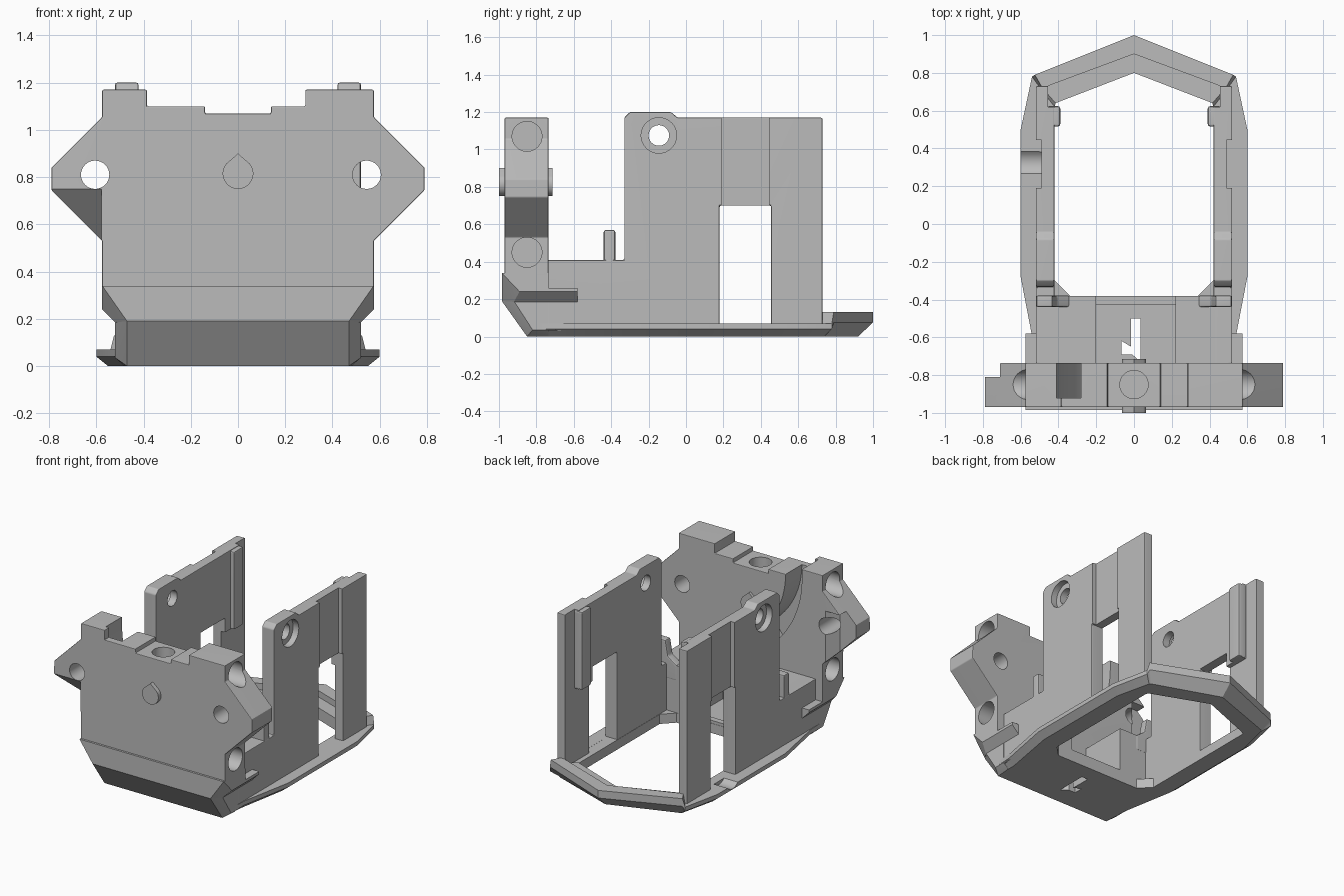
import bpy, bmesh, math

if "Cube" in bpy.data.objects:
    bpy.data.objects.remove(bpy.data.objects["Cube"])

grey = bpy.data.materials.new("light_grey")
grey.diffuse_color = (0.5, 0.5, 0.5, 1)
grey.use_nodes = True
grey.node_tree.nodes["Principled BSDF"].inputs["Base Color"].default_value = grey.diffuse_color


def finish(bm, name):
    bmesh.ops.recalc_face_normals(bm, faces=bm.faces)
    me = bpy.data.meshes.new(name)
    bm.to_mesh(me)
    bm.free()
    ob = bpy.data.objects.new(name, me)
    bpy.context.collection.objects.link(ob)
    me.materials.append(grey)
    return ob


def prism(name, pts, axis, a, b):
    """Extrude a 2D outline along an axis from a to b."""
    place = {'x': lambda u, v, t: (t, u, v),
             'y': lambda u, v, t: (u, t, v),
             'z': lambda u, v, t: (u, v, t)}[axis]
    bm = bmesh.new()
    lo = [bm.verts.new(place(u, v, a)) for u, v in pts]
    hi = [bm.verts.new(place(u, v, b)) for u, v in pts]
    bm.faces.new(lo)
    bm.faces.new(hi)
    n = len(pts)
    for i in range(n):
        j = (i + 1) % n
        bm.faces.new((lo[i], lo[j], hi[j], hi[i]))
    return finish(bm, name)


def hull(name, half):
    """Convex hull of points mirrored in x."""
    bm = bmesh.new()
    for s in (1, -1):
        for x, y, z in half:
            bm.verts.new((s * x, y, z))
    bmesh.ops.convex_hull(bm, input=bm.verts)
    bmesh.ops.dissolve_limit(bm, angle_limit=.01, verts=bm.verts, edges=bm.edges)
    return finish(bm, name)


def rect(u0, u1, v0, v1):
    return [(u0, v0), (u1, v0), (u1, v1), (u0, v1)]


def arc(cu, cv, r, a0=0, a1=348.75, n=32):
    return [(cu + r * math.cos(math.radians(a0 + (a1 - a0) * i / (n - 1))),
             cv + r * math.sin(math.radians(a0 + (a1 - a0) * i / (n - 1)))) for i in range(n)]


def apply_mod(ob, mod):
    bpy.context.view_layer.objects.active = ob
    bpy.ops.object.modifier_apply(modifier=mod.name)


def cut(ob, *cutters):
    for c in cutters:
        m = ob.modifiers.new("cut", 'BOOLEAN')
        m.operation, m.solver, m.object = 'DIFFERENCE', 'EXACT', c
        apply_mod(ob, m)
        bpy.data.objects.remove(c)


def bevel(ob, w):
    m = ob.modifiers.new("bevel", 'BEVEL')
    m.width, m.segments, m.limit_method = w, 2, 'ANGLE'
    m.angle_limit = math.radians(40)
    apply_mod(ob, m)


# Front plate with flared wings and stepped top
plate = prism("front_plate", [
    (-.575, .32), (.575, .32), (.575, .53), (.79, .745), (.79, .84), (.575, 1.055),
    (.575, 1.17), (.285, 1.17), (.285, 1.10), (.14, 1.10), (.14, 1.07), (-.14, 1.07),
    (-.14, 1.10), (-.385, 1.10), (-.385, 1.17), (-.575, 1.17), (-.575, 1.055),
    (-.79, .84), (-.79, .745), (-.575, .53)], 'y', -.97, -.735)
bevel(plate, .006)
cut(plate,
    prism("wing_hole_left", arc(-.605, .81, .06), 'y', -1.1, -.6),
    prism("wing_hole_right", arc(.545, .81, .06), 'y', -1.1, -.6),
    prism("top_hole", arc(0, -.85, .075), 'z', .93, 1.3),
    prism("wing_back_notch", [(-.9, -.81), (-.66, -.81), (-.585, -.72), (-.585, -.6),
                              (-.9, -.6)], 'z', .4, .92),
    prism("wing_underside", [(-1.1, .75), (-.97, .75), (-.74, .5), (-.74, .3), (-1.1, .3)],
          'x', -.9, -.577),
    prism("cable_channel", [(-.41, 1.3)] + arc(.3, 1.1, .71, 180, 232, 14)
          + arc(.3, 1.1, .58, 232, 180, 14) + [(-.28, 1.3)], 'y', -.92, -.6))
for s in (1, -1):
    for z in (1.07, .45):
        cut(plate, prism("side_hole", arc(-.85, z, .08), 'x', s * .46, s * .9))

# Teardrop pin through the plate
prism("teardrop_pin", arc(0, .815, .065, 140, 400, 24) + [(0, .9)], 'y', -1.0, -.715)

# Faceted nose under the plate: flared upper part, straight lower part
hull("nose_upper", [(.575, -.985, .34), (.575, -.735, .34), (.575, -.89, .24),
                    (.575, -.735, .24), (.47, -.985, .19), (.52, -.92, .185),
                    (.52, -.735, .185)])
hull("nose_lower", [(.47, -.985, .19), (.52, -.92, .19), (.52, -.735, .19),
                    (.52, -.82, .035), (.52, -.735, .035), (.47, -.85, 0), (.48, -.735, 0)])

# Base frame: ring of loops, raised at the pointed rear
bottom = [(.475, -.78), (.48, -.67), (.55, -.28), (.55, .48), (.49, .74), (.48, .75), (0, .92)]
outer = [(.52, -.78), (.525, -.67), (.6, -.28), (.6, .5), (.54, .78), (.525, .79), (0, 1)]
ridge = [(.5, -.75), (.5, -.5), (.5, -.28), (.5, .5), (.49, .71), (.485, .72), (0, .9)]
inner = [(.34, -.38), (.42, -.3), (.42, -.28), (.42, .5), (.42, .62), (.415, .64), (0, .8)]
bm = bmesh.new()
loops = []
for half, z, z_rear in [(bottom, 0, 0), (outer, .04, .075), (outer, .07, .13),
                        (ridge, .07, .13), (ridge, .0695, .085), (inner, .0695, .085),
                        (inner, 0, 0)]:
    pts = [(x, y, z_rear if i > 4 else z) for i, (x, y) in enumerate(half)]
    pts += [(-x, y, h) for x, y, h in reversed(pts[:-1])]
    loops.append([bm.verts.new(p) for p in pts])
for k, la in enumerate(loops):
    lb = loops[(k + 1) % len(loops)]
    for i in range(len(la)):
        j = (i + 1) % len(la)
        bm.faces.new((la[i], la[j], lb[j], lb[i]))
base = finish(bm, "base_frame")
cut(base,
    prism("floor_slot", [(-.01, -.69), (.035, -.73), (.035, -.5), (-.015, -.5),
                         (-.015, -.65), (-.065, -.62), (-.065, -.69)], 'z', -.1, .2),
    prism("cable_dip", arc(.325, .125, .08), 'x', -.7, -.49))

# Low lip across the floor channel
prism("floor_lip", rect(-.2, .22, -.425, -.382), 'z', .05, .09)

for s in (1, -1):
    side = "right" if s > 0 else "left"
    # Side wall with a tall window
    wall = prism("side_wall_" + side, [
        (-.74, .03), (-.74, .41), (-.33, .41), (-.33, 1.17), (-.3, 1.2), (-.08, 1.2),
        (-.045, 1.17), (.73, 1.17), (.73, .03), (.455, .03), (.455, .7), (.18, .7),
        (.18, .03)], 'x', s * .422, s * .52)
    bevel(wall, .008)
    cut(wall,
        prism("panel_recess", [(.19, .6), (.445, .6), (.445, 1.3), (.19, 1.3)],
              'x', s * .49, s * .6),
        prism("post_thinning", [(.44, -.1), (.8, -.1), (.8, 1.3), (.62, 1.3), (.62, .6),
                                (.44, .6)], 'x', s * .3, s * .455),
        prism("screw_hole", arc(-.145, 1.075, .055), 'x', s * .3, s * .6),
        prism("screw_counterbore", arc(-.145, 1.075, .095), 'x', s * .475, s * .6))
    # Inner guide rib
    bevel(prism("guide_rib_" + side, rect(s * .39, s * .46, .515, .625), 'z', .6, 1.165), .015)
    # Deck block beside the floor channel
    prism("deck_block_" + side, rect(s * (.22 if s > 0 else .2), s * .5, -.74, -.382),
          'z', .03, .41)
    # Upright fin with a shoulder
    bevel(prism("fin_" + side, [(s * x, z) for x, z in [
        (.34, .3), (.34, .41), (.41, .46), (.43, .57), (.518, .57), (.518, .3)]],
        'y', -.44, -.378), .012)
    # Side ledge beside the nose
    prism("side_ledge_" + side, [(s * x, z) for x, z in [
        (.44, .26), (.575, .26), (.575, .24), (.52, .185), (.44, .185)]], 'y', -.74, -.58)

# Smooth the round surfaces, keep hard edges
for ob in bpy.context.scene.objects:
    ob.select_set(True)
bpy.context.view_layer.objects.active = plate
bpy.ops.object.shade_smooth_by_angle(angle=math.radians(25))
for ob in list(bpy.context.scene.objects):
    m = ob.modifiers.new("even_normals", 'WEIGHTED_NORMAL')
    m.keep_sharp = True
